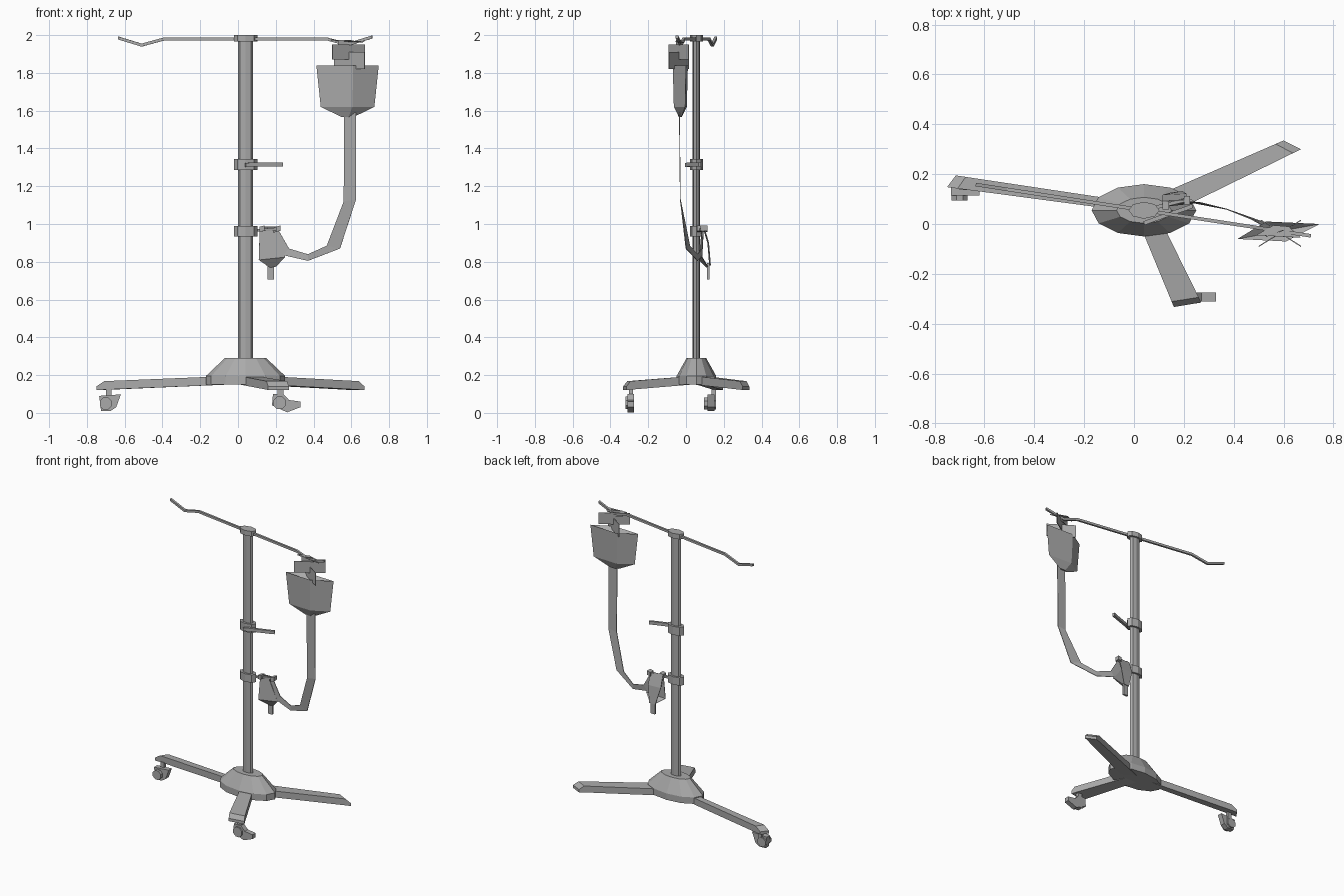
import bpy, bmesh, math
from mathutils import Vector

cube = bpy.data.objects.get("Cube")
if cube:
    bpy.data.objects.remove(cube)

grey = bpy.data.materials.new("plain grey")
grey.use_nodes = True
colour = (0.4, 0.4, 0.4, 1)
grey.diffuse_color = colour
grey.node_tree.nodes["Principled BSDF"].inputs["Base Color"].default_value = colour

CX, CY = 0.04, 0.055    # pole axis


def loft(name, rings, closed=True):
    """Skin a list of point rings; closed rings are capped at both ends."""
    bm = bmesh.new()
    rows = [[bm.verts.new(p) for p in ring] for ring in rings]
    n = len(rows[0])
    for a, b in zip(rows, rows[1:]):
        for i in range(n if closed else n - 1):
            j = (i + 1) % n
            bm.faces.new((a[i], a[j], b[j], b[i]))
    if closed:
        bm.faces.new(rows[0])
        bm.faces.new(rows[-1])
    bmesh.ops.recalc_face_normals(bm, faces=bm.faces)
    mesh = bpy.data.meshes.new(name)
    bm.to_mesh(mesh)
    bm.free()
    mesh.materials.append(grey)
    obj = bpy.data.objects.new(name, mesh)
    bpy.context.collection.objects.link(obj)
    return obj


def ellipse(rx, ry, z, n):
    return [(CX + rx * math.cos(math.tau * i / n),
             CY + ry * math.sin(math.tau * i / n), z) for i in range(n)]


def bar(name, path, w, h):
    """Rectangular bar along a path; w is horizontal, h vertical."""
    rings = []
    for i, p in enumerate(path):
        d = Vector(path[min(i + 1, len(path) - 1)]) - Vector(path[max(i - 1, 0)])
        side = Vector((-d.y, d.x, 0)).normalized() * w / 2
        up = Vector((0, 0, h / 2))
        p = Vector(p)
        rings.append([p - side - up, p + side - up, p + side + up, p - side + up])
    return loft(name, rings)


def sheet(name, left, right, thick=0.004):
    obj = loft(name, list(zip(left, right)), closed=False)
    mod = obj.modifiers.new("thickness", 'SOLIDIFY')
    mod.thickness = thick
    mod.offset = 0
    return obj


def plate(name, a, b, z0, z1):
    return sheet(name, [(*a, z0), (*b, z0)], [(*a, z1), (*b, z1)])


# Pole, hub and collars
loft("pole", [ellipse(0.04, 0.02, z, 8) for z in (0.25, 1.98)])
loft("base_hub", [ellipse(0.21, 0.105, 0.15, 12), ellipse(0.21, 0.105, 0.195, 12),
                  ellipse(0.11, 0.052, 0.29, 12)])
for name, z0, z1 in (("top_cap", 1.965, 2.0), ("upper_collar", 1.285, 1.345),
                     ("lower_collar", 0.935, 0.99)):
    loft(name, [ellipse(0.062, 0.034, z, 8) for z in (z0, z1)])


# Legs: plan corners at root and tip
def leg(name, roots, tips):
    rings = []
    for t, low, high in ((0, 0.15, 0.195), (0.94, 0.123, 0.168), (1, 0.12, 0.14)):
        a, b = [Vector(r).lerp(Vector(e), t) for r, e in zip(roots, tips)]
        rings.append([(*a, low), (*b, low), (*b, high), (*a, high)])
    loft(name, rings)


leg("right_leg", [(-0.05, 0.095), (-0.05, 0.055)], [(-0.715, 0.195), (-0.75, 0.148)])
leg("left_leg", [(0.06, 0.1), (0.15, 0.045)], [(0.6, 0.335), (0.67, 0.3)])
leg("front_leg", [(0.01, 0.03), (0.1, 0.03)], [(0.16, -0.333), (0.27, -0.315)])


# Casters: stem, hood and wheel
def caster(name, stem, profile, wheel, y0, y1):
    x, y = stem
    bar(name + "_stem", [(x, y, 0.08), (x + 0.03, y, 0.08)], 0.022, 0.1)
    loft(name + "_hood", [[(px, yy, pz) for px, pz in profile] for yy in (y0, y1)])
    wx, wz, wr, wy0, wy1 = wheel
    loft(name + "_wheel", [[(wx + wr * math.cos(math.tau * (i + 0.5) / 8), yy,
                             wz + wr * math.sin(math.tau * (i + 0.5) / 8))
                            for i in range(8)] for yy in (wy0, wy1)])


caster("right_caster", (-0.7, 0.147),
       [(-0.735, 0.09), (-0.62, 0.098), (-0.645, 0.03), (-0.675, 0.01), (-0.725, 0.01)],
       (-0.7, 0.05, 0.034, 0.095, 0.16), 0.115, 0.15)
caster("front_caster", (0.21, -0.292),
       [(0.18, 0.04), (0.185, 0.1), (0.24, 0.1), (0.27, 0.068), (0.33, 0.06),
        (0.33, 0.03), (0.26, 0.003)],
       (0.22, 0.053, 0.036, -0.32, -0.28), -0.31, -0.275)

# Cross arm with raised hook ends
arm = [(-0.635, 1.985), (-0.51, 1.947), (-0.39, 1.98), (0.47, 1.98), (0.58, 1.95), (0.71, 1.99)]
bar("cross_arm", [(x, CY - 0.153 * (x - CX), z) for x, z in arm], 0.014, 0.016)

# Clamp handle on the upper collar
bar("clamp_handle", [(0.04, 0.003, 1.312), (0.08, 0.018, 1.315),
                     (0.21, 0.063, 1.315), (0.235, 0.073, 1.315)], 0.016, 0.022)

# Fluid bag with sunken top and tapered bottom
plan = [Vector(p) for p in ((0.415, -0.06), (0.61, -0.07), (0.745, 0.0), (0.53, 0.01))]
middle = Vector((0.58, -0.03))


def bag_ring(scale, z):
    return [(*middle.lerp(p, scale), z) for p in plan]


loft("fluid_bag", [bag_ring(0.06, 1.8), bag_ring(1, 1.838), bag_ring(0.86, 1.62),
                   bag_ring(0.2, 1.567)])

# Hanger plates crossing above the bag
plate("hanger_plate", (0.5, -0.09), (0.67, 0.015), 1.87, 1.95)
plate("hanger_tab", (0.51, 0.015), (0.67, -0.09), 1.82, 1.91)
sheet("hanger_loop", [(0.49, -0.045, 1.975), (0.67, -0.055, 1.965)],
      [(0.56, -0.005, 1.97), (0.62, -0.01, 1.96)])
plate("hanger_link", (0.53, -0.05), (0.6, -0.025), 1.93, 1.975)

# Flat hose from the bag down to the chamber
outer = [(0.625, -0.035, 1.59), (0.625, -0.03, 1.13), (0.54, 0.0, 0.87),
         (0.37, 0.06, 0.805), (0.24, 0.085, 0.835), (0.17, 0.09, 0.93)]
inner = [(0.56, -0.035, 1.59), (0.56, -0.03, 1.12), (0.47, 0.02, 0.885),
         (0.37, 0.06, 0.84), (0.27, 0.085, 0.87), (0.21, 0.09, 0.975)]
sheet("hose", outer, inner)

# Drip chamber: two bowed sheets, outlet and support bar
sheet("chamber_front", [(0.115, 0.085, 0.975), (0.11, 0.07, 0.81), (0.17, 0.11, 0.77)],
      [(0.185, 0.085, 0.965), (0.25, 0.085, 0.825), (0.2, 0.115, 0.775)])
sheet("chamber_back", [(0.115, 0.09, 0.985), (0.115, 0.115, 0.9), (0.15, 0.125, 0.78)],
      [(0.21, 0.095, 0.985), (0.21, 0.12, 0.9), (0.195, 0.13, 0.78)])
bar("chamber_outlet", [(0.155, 0.118, 0.75), (0.19, 0.118, 0.75)], 0.015, 0.085)
bar("support_bar", [(0.08, 0.065, 0.965), (0.22, 0.1, 0.975)], 0.014, 0.014)
for name, x, y in (("inner_knob", 0.115, 0.075), ("outer_knob", 0.2, 0.095)):
    bar(name, [(x, y, 0.972), (x + 0.025, y, 0.978)], 0.035, 0.028)
